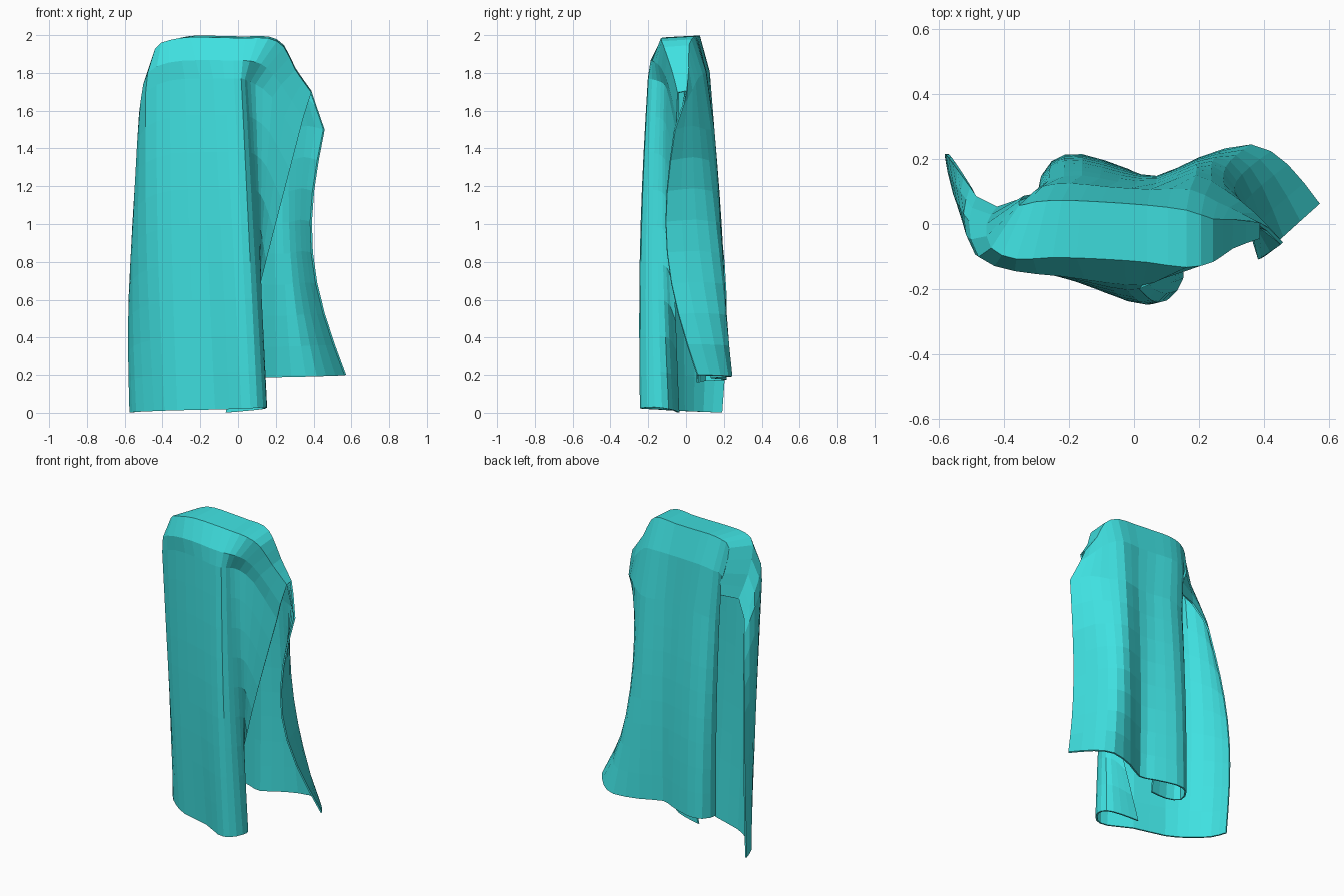
import bpy, bmesh, math
from mathutils import Vector

if "Cube" in bpy.data.objects:
    bpy.data.objects.remove(bpy.data.objects["Cube"])

SUB = 2          # columns between control points
ROWS = 9         # rows in each hanging panel

# Cross-sections of the cloth from its left edge to its right edge
front_hem = [(-.57, .19), (-.535, .09), (-.44, -.01), (-.32, -.09), (-.12, -.15), (.02, -.23),
             (.1, -.23), (.147, -.165), (.135, -.095), (.05, -.06), (-.065, -.04)]
front_shoulder = [(-.5, .11, 1.42), (-.52, .03, 1.58), (-.485, -.09, 1.7), (-.36, -.13, 1.76),
                  (-.2, -.16, 1.77), (-.07, -.19, 1.77), (.015, -.195, 1.77), (.045, -.15, 1.76),
                  (.09, -.11, 1.74), (.18, -.085, 1.67), (.315, -.04, 1.45)]
ridge = [(-.42, .07, 1.62), (-.45, .04, 1.77), (-.435, -.01, 1.93), (-.36, -.02, 1.975),
         (-.25, -.015, 1.99), (-.1, -.02, 1.988), (.04, -.03, 1.985), (.16, -.045, 1.985),
         (.24, -.05, 1.94), (.3, -.03, 1.82), (.385, -.02, 1.7)]
back_shoulder = [(-.18, .04, 1.4), (-.25, .045, 1.43), (-.295, .08, 1.46), (-.26, .13, 1.48),
                 (-.16, .145, 1.5), (-.05, .125, 1.5), (.07, .12, 1.5), (.19, .145, 1.5),
                 (.28, .1, 1.5), (.37, .03, 1.52), (.455, -.06, 1.5)]
back_hem = [(-.08, .07), (-.2, .06), (-.285, .1), (-.25, .19), (-.16, .21), (-.02, .165),
            (.07, .135), (.2, .2), (.36, .24), (.47, .18), (.568, .06)]


def vectors(points):
    return [Vector(p) for p in points]


def blend(a, b, t):
    return [p.lerp(q, t) for p, q in zip(a, b)]


def smooth_row(pts):
    """Spline through the control points of one cross-section."""
    ext = [2 * pts[0] - pts[1]] + pts + [2 * pts[-1] - pts[-2]]
    out = []
    for i in range(1, len(ext) - 2):
        a, b, c, d = ext[i - 1:i + 3]
        for k in range(SUB):
            t = k / SUB
            out.append(.5 * (2 * b + (c - a) * t + (2 * a - 5 * b + 4 * c - d) * t * t
                             + (3 * b - a - 3 * c + d) * t ** 3))
    return out + [pts[-1].copy()]


def shifted(row, dx, dy, dz):
    """Move a row front to back (fading at the sagging edges); dx draws in the left edge."""
    out = []
    for i, p in enumerate(row):
        w = .25 + .75 * min(1, min(i, 10 - i) / 3)
        out.append(p + Vector((dx * max(0, 1 - i / 5), dy * w, dz)))
    return out


f_hem = [Vector((x, y, .001 + .029 * (i / 7 if i < 8 else (10 - i) / 3)))
         for i, (x, y) in enumerate(front_hem)]
b_hem = [Vector((x, y, .16 + .004 * i)) for i, (x, y) in enumerate(back_hem)]
f_sh, top, b_sh = vectors(front_shoulder), vectors(ridge), vectors(back_shoulder)
f_ridge, b_ridge = shifted(top, 0, -.085, -.005), shifted(top, .14, .085, .004)

rows = []
# Front panel, with a slight belly and a widened left edge
for r in range(ROWS):
    t = r / ROWS
    s = math.sin(math.pi * t)
    row = blend(f_hem, f_sh, t)
    for i, p in enumerate(row):
        w = max(0, 1 - i / 4)
        p.y += s * (.06 * w - .02 * (1 - w))
        p.x -= .035 * s * w
    rows.append(row)
# Fold over the top
rows += [f_sh, shifted(blend(f_sh, f_ridge, .4), -.015, -.02, .01), f_ridge, b_ridge,
         shifted(blend(b_ridge, b_sh, .38), .02, .022, 0)]
# Back panel, pulled in at the right edge
for r in range(ROWS):
    t = r / (ROWS - 1)
    s = math.sin(math.pi * t)
    row = blend(b_sh, b_hem, t)
    for i, p in enumerate(row):
        w = max(0, (i - 7) / 3)
        p.x -= .12 * s * w
        p.y += s * (.015 - .115 * w * w)
    rows.append(row)

# Draped cloth sheet
bm = bmesh.new()
grid = [[bm.verts.new(p) for p in smooth_row(row)] for row in rows]
for a, b in zip(grid, grid[1:]):
    for j in range(len(a) - 1):
        bm.faces.new((a[j], a[j + 1], b[j + 1], b[j]))
bmesh.ops.recalc_face_normals(bm, faces=bm.faces)
mesh = bpy.data.meshes.new("draped_cloth")
bm.to_mesh(mesh)
bm.free()
cloth = bpy.data.objects.new("draped_cloth", mesh)
bpy.context.collection.objects.link(cloth)

# Cloth thickness
thick = cloth.modifiers.new("thickness", 'SOLIDIFY')
thick.thickness = .01
thick.offset = 0

mat = bpy.data.materials.new("turquoise_cloth")
mat.diffuse_color = (.05, .75, .75, 1)
mat.use_nodes = True
mat.node_tree.nodes["Principled BSDF"].inputs["Base Color"].default_value = mat.diffuse_color
mesh.materials.append(mat)
